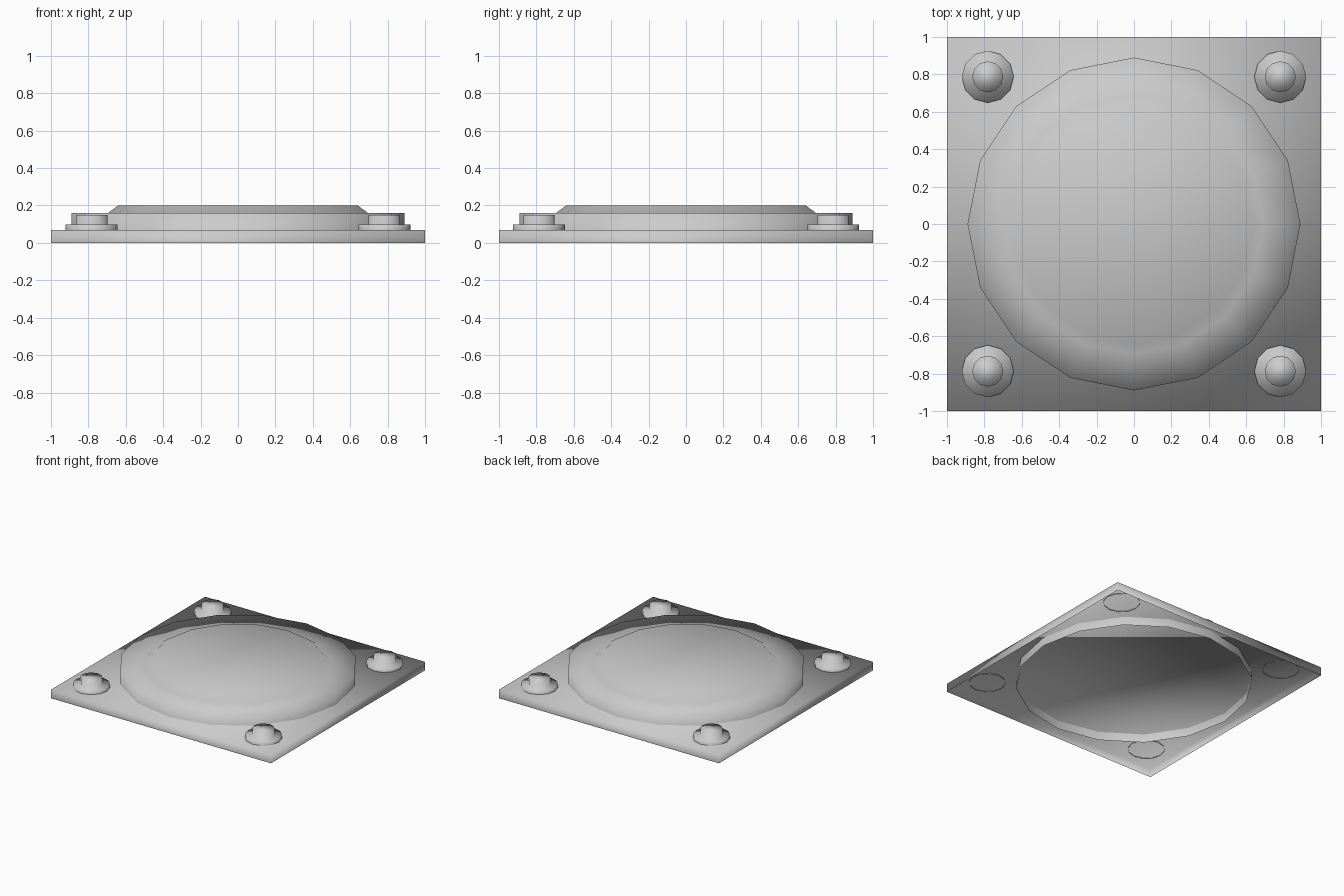
import bpy, bmesh, math

if "Cube" in bpy.data.objects:
    bpy.data.objects.remove(bpy.data.objects["Cube"])


def finish(name, bm):
    """Turn a bmesh into a smooth-shaded object."""
    bmesh.ops.recalc_face_normals(bm, faces=bm.faces[:])
    mesh = bpy.data.meshes.new(name)
    bm.to_mesh(mesh)
    bm.free()
    for p in mesh.polygons:
        p.use_smooth = True
    obj = bpy.data.objects.new(name, mesh)
    bpy.context.collection.objects.link(obj)
    return obj


def lathe(name, profile, sides, location=(0, 0, 0)):
    """Spin an (r, z) profile into stacked rings: open below, capped on top."""
    bm = bmesh.new()
    rings = []
    for r, z in profile:
        rings.append([bm.verts.new((r * math.cos(math.tau * i / sides),
                                    r * math.sin(math.tau * i / sides), z))
                      for i in range(sides)])
    for low, high in zip(rings, rings[1:]):
        for i in range(sides):
            j = (i + 1) % sides
            bm.faces.new((low[i], low[j], high[j], high[i]))
    bm.faces.new(rings[-1])
    # Point the faces outward even though the base is open
    obj = finish(name, bm)
    obj.location = location
    return obj


# Square base plate: a shallow box with an open underside
PLATE_TOP = 0.07
bm = bmesh.new()
bmesh.ops.create_cube(bm, size=1)
for v in bm.verts:
    v.co = (v.co.x * 2, v.co.y * 2, (v.co.z + 0.5) * PLATE_TOP)
bottom = [f for f in bm.faces if f.calc_center_median().z < 0.001]
bmesh.ops.delete(bm, geom=bottom, context='FACES_ONLY')
finish("base_plate", bm)

# Round raised cover with a stepped top
lathe("round_cover", [(0.89, 0), (0.89, 0.16), (0.695, 0.16), (0.64, 0.2)], 16)

# Corner bolts: wide washer below a narrow head
for y_name, sy in (("front", -1), ("back", 1)):
    for x_name, sx in (("left", -1), ("right", 1)):
        lathe(f"bolt_{y_name}_{x_name}",
              [(0.139, 0.065), (0.139, 0.097), (0.083, 0.097), (0.083, 0.15)],
              12, (0.782 * sx, 0.787 * sy, 0))
